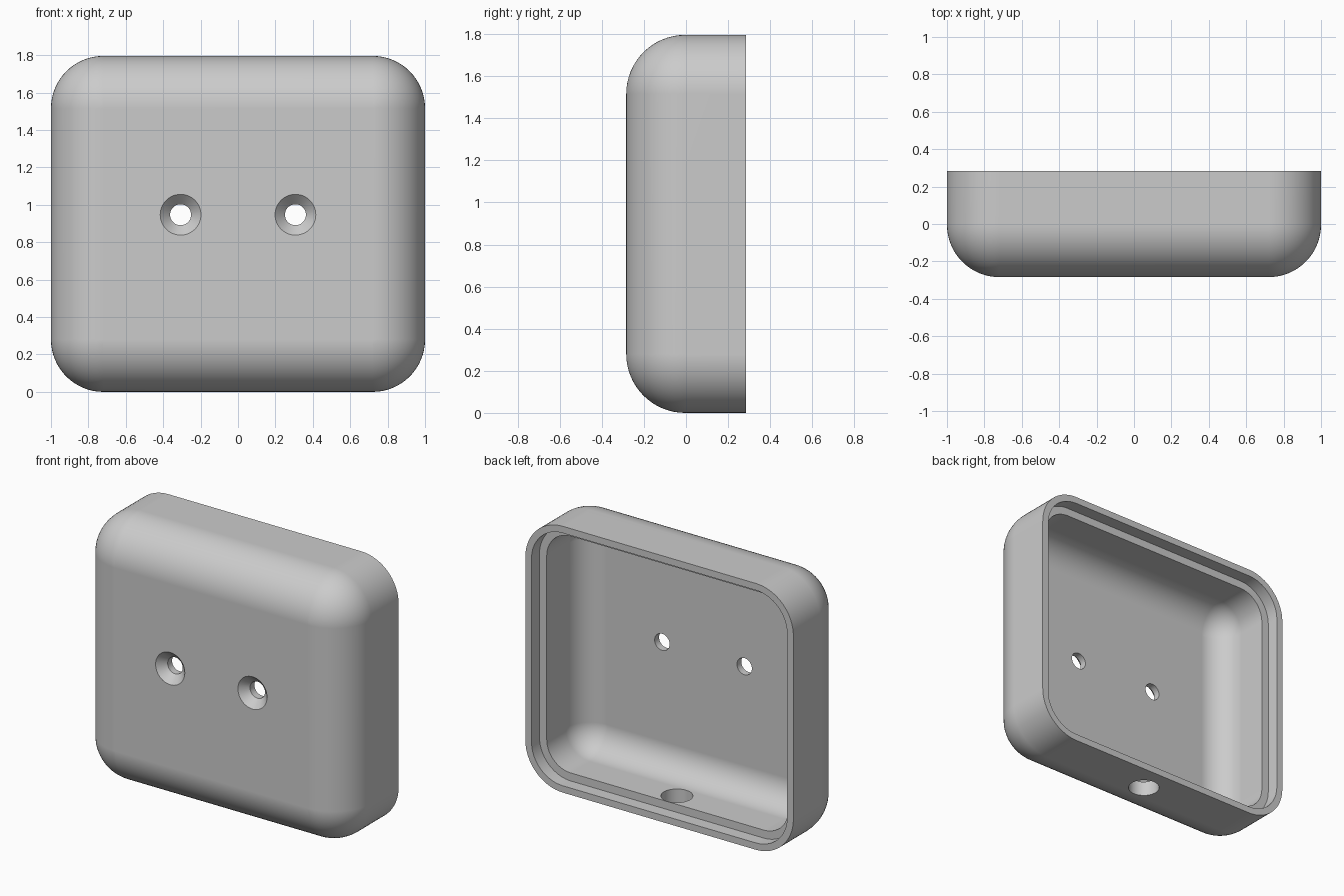
import bpy, bmesh, math
from mathutils import Matrix

HALF_X, HEIGHT, HALF_Y = 1.0, 1.796, 0.284
RADIUS, WALL, LIP, STEP = 0.28, 0.1, 0.046, 0.085
CORNER_STEPS = 16

if "Cube" in bpy.data.objects:
    bpy.data.objects.remove(bpy.data.objects["Cube"], do_unlink=True)

grey = bpy.data.materials.new("light grey plastic")
grey.use_nodes = True
colour = (0.6, 0.6, 0.6, 1)
grey.diffuse_color = colour
grey.node_tree.nodes["Principled BSDF"].inputs["Base Color"].default_value = colour


def add_object(name, bm):
    bmesh.ops.recalc_face_normals(bm, faces=bm.faces)
    mesh = bpy.data.meshes.new(name)
    bm.to_mesh(mesh)
    bm.free()
    mesh.materials.append(grey)
    obj = bpy.data.objects.new(name, mesh)
    bpy.context.collection.objects.link(obj)
    return obj


def rounded_ring(bm, inset, y):
    """Rounded rectangle, drawn in from the outer outline."""
    r = RADIUS - inset
    cx, cz = HALF_X - RADIUS, HEIGHT / 2 - RADIUS
    ring = []
    for quarter, (sx, sz) in enumerate([(1, 1), (-1, 1), (-1, -1), (1, -1)]):
        for i in range(CORNER_STEPS + 1):
            a = (quarter + i / CORNER_STEPS) * math.pi / 2
            ring.append(bm.verts.new((sx * cx + r * math.cos(a), y,
                                      HEIGHT / 2 + sz * cz + r * math.sin(a))))
    return ring


def fillet(r):
    """Quarter round from the front face out to the side wall."""
    angles = [i / CORNER_STEPS * math.pi / 2 for i in range(CORNER_STEPS + 1)]
    return [(RADIUS - r * math.sin(a), RADIUS - HALF_Y - r * math.cos(a)) for a in angles]


# Hollow shell: outside, rim, recessed ledge, then inside
profile = fillet(RADIUS) + [(0, HALF_Y), (LIP, HALF_Y), (LIP, HALF_Y - STEP),
                            (WALL, HALF_Y - STEP)] + fillet(RADIUS - WALL)[::-1]
bm = bmesh.new()
rings = [rounded_ring(bm, *p) for p in profile]
for a, b in zip(rings, rings[1:]):
    for i in range(len(a)):
        j = (i + 1) % len(a)
        bm.faces.new((a[i], a[j], b[j], b[i]))
bm.faces.new(rings[0])
bm.faces.new(rings[-1])
bmesh.ops.remove_doubles(bm, verts=bm.verts, dist=1e-5)
shell = add_object("housing_shell", bm)


def cutter(name, r1, r2, depth, matrix):
    bm = bmesh.new()
    bmesh.ops.create_cone(bm, cap_ends=True, segments=48, radius1=r1, radius2=r2,
                          depth=depth, matrix=matrix)
    obj = add_object(name, bm)
    obj.hide_render = True
    return obj


# Countersunk screw holes and the cable hole in the bottom wall
HOLE_R, SINK_R = 0.056, 0.109
sink = SINK_R - HOLE_R
extra = 0.02
cutters = []
for x in (-0.307, 0.307):
    turn = Matrix.Rotation(-math.pi / 2, 4, "X")
    place = lambda y: Matrix.Translation((x, y, 0.947)) @ turn
    cutters.append(cutter("screw_hole_cutter", HOLE_R, HOLE_R, 0.3, place(-HALF_Y + 0.05)))
    cutters.append(cutter("countersink_cutter", SINK_R + extra, HOLE_R, sink + extra,
                          place(-HALF_Y + (sink - extra) / 2)))
cutters.append(cutter("cable_hole_cutter", 0.098, 0.098, 0.3,
                      Matrix.Translation((0, 0.097, 0.03))))

bpy.ops.object.select_all(action="DESELECT")
shell.select_set(True)
bpy.context.view_layer.objects.active = shell
for c in cutters:
    mod = shell.modifiers.new("hole", "BOOLEAN")
    mod.operation = "DIFFERENCE"
    mod.solver = "EXACT"
    mod.object = c
    bpy.ops.object.modifier_apply(modifier=mod.name)
for c in cutters:
    bpy.data.objects.remove(c, do_unlink=True)

# Smooth rounds with crisp rim and hole edges
bpy.ops.object.shade_smooth_by_angle(angle=math.radians(30))
weighted = shell.modifiers.new("clean_shading", "WEIGHTED_NORMAL")
weighted.keep_sharp = True
